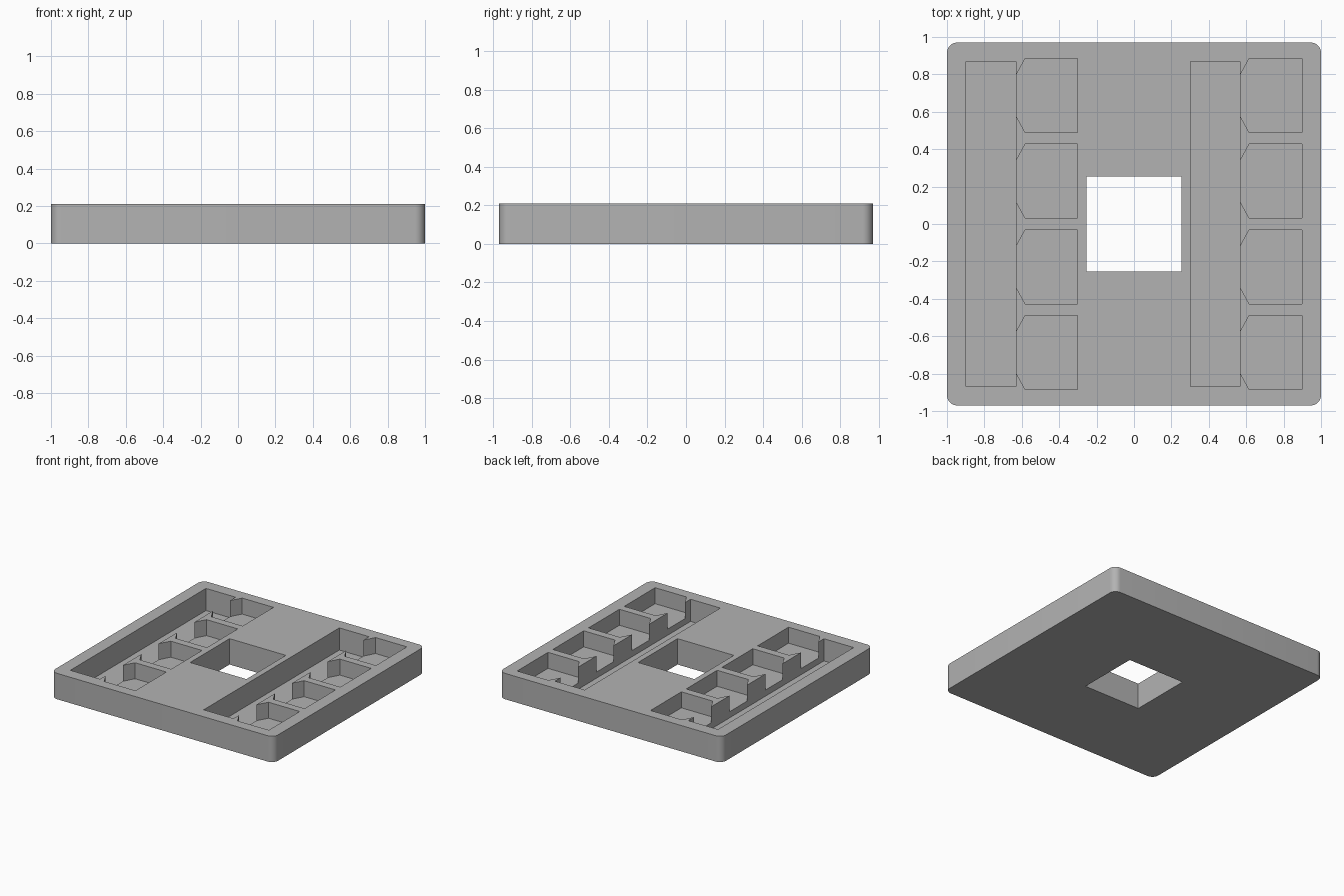
import bpy
import bmesh
from math import cos, sin, pi, radians

cube = bpy.data.objects.get("Cube")
if cube:
    bpy.data.objects.remove(cube, do_unlink=True)

HEIGHT = 0.21
POCKET_FLOOR = 0.08
TROUGH_FLOOR = 0.03
ABOVE = HEIGHT + 0.1

grey = bpy.data.materials.new("plain grey")
grey.use_nodes = True
colour = (0.45, 0.45, 0.45, 1)
grey.diffuse_color = colour
grey.node_tree.nodes["Principled BSDF"].inputs["Base Color"].default_value = colour


def prism(name, outline, bottom, top):
    """Extrude a flat outline into a solid."""
    bm = bmesh.new()
    base = bm.faces.new([bm.verts.new((x, y, bottom)) for x, y in outline])
    result = bmesh.ops.extrude_face_region(bm, geom=[base])
    moved = [v for v in result["geom"] if isinstance(v, bmesh.types.BMVert)]
    bmesh.ops.translate(bm, verts=moved, vec=(0, 0, top - bottom))
    bmesh.ops.recalc_face_normals(bm, faces=bm.faces)
    mesh = bpy.data.meshes.new(name)
    bm.to_mesh(mesh)
    bm.free()
    mesh.materials.append(grey)
    obj = bpy.data.objects.new(name, mesh)
    bpy.context.collection.objects.link(obj)
    return obj


def rectangle(x0, x1, y0, y1):
    return [(x0, y0), (x1, y0), (x1, y1), (x0, y1)]


def rounded_rectangle(hx, hy, r, steps=8):
    points = []
    for i, (sx, sy) in enumerate([(1, 1), (-1, 1), (-1, -1), (1, -1)]):
        for k in range(steps + 1):
            a = (i + k / steps) * pi / 2
            points.append((sx * (hx - r) + r * cos(a), sy * (hy - r) + r * sin(a)))
    return points


# Tray body with rounded corners
tray = prism("tray", rounded_rectangle(1, 0.97, 0.055), 0, HEIGHT)

# Square window through the middle
cutters = [prism("window_cutter", rectangle(-0.253, 0.253, -0.253, 0.253), -0.1, ABOVE)]

# Two banks: a long deep trough with four shallower pockets opening into it
for side, x in (("right", -0.897), ("left", 0.301)):
    wall = x + 0.267
    cutters.append(prism(side + "_trough_cutter", rectangle(x, wall, -0.87, 0.87),
                         TROUGH_FLOOR, ABOVE))
    for i in range(4):
        y = (i - 1.5) * 0.458
        half = [(wall - 0.03, 0.11), (wall, 0.11), (wall + 0.048, 0.198), (x + 0.596, 0.198)]
        outline = [(px, y + h) for px, h in half] + [(px, y - h) for px, h in reversed(half)]
        cutters.append(prism(f"{side}_pocket_cutter_{i + 1}", outline, POCKET_FLOOR, ABOVE))

# Carve every recess out of the tray
for cutter in cutters:
    cut = tray.modifiers.new(cutter.name, "BOOLEAN")
    cut.operation = "DIFFERENCE"
    cut.solver = "EXACT"
    cut.object = cutter

bpy.context.view_layer.objects.active = tray
for obj in bpy.context.selected_objects:
    obj.select_set(False)
tray.select_set(True)
for modifier in list(tray.modifiers):
    bpy.ops.object.modifier_apply(modifier=modifier.name)
for cutter in cutters:
    bpy.data.objects.remove(cutter, do_unlink=True)

# Smooth rounded corners, crisp edges elsewhere
bpy.ops.object.shade_smooth_by_angle(angle=radians(30))
